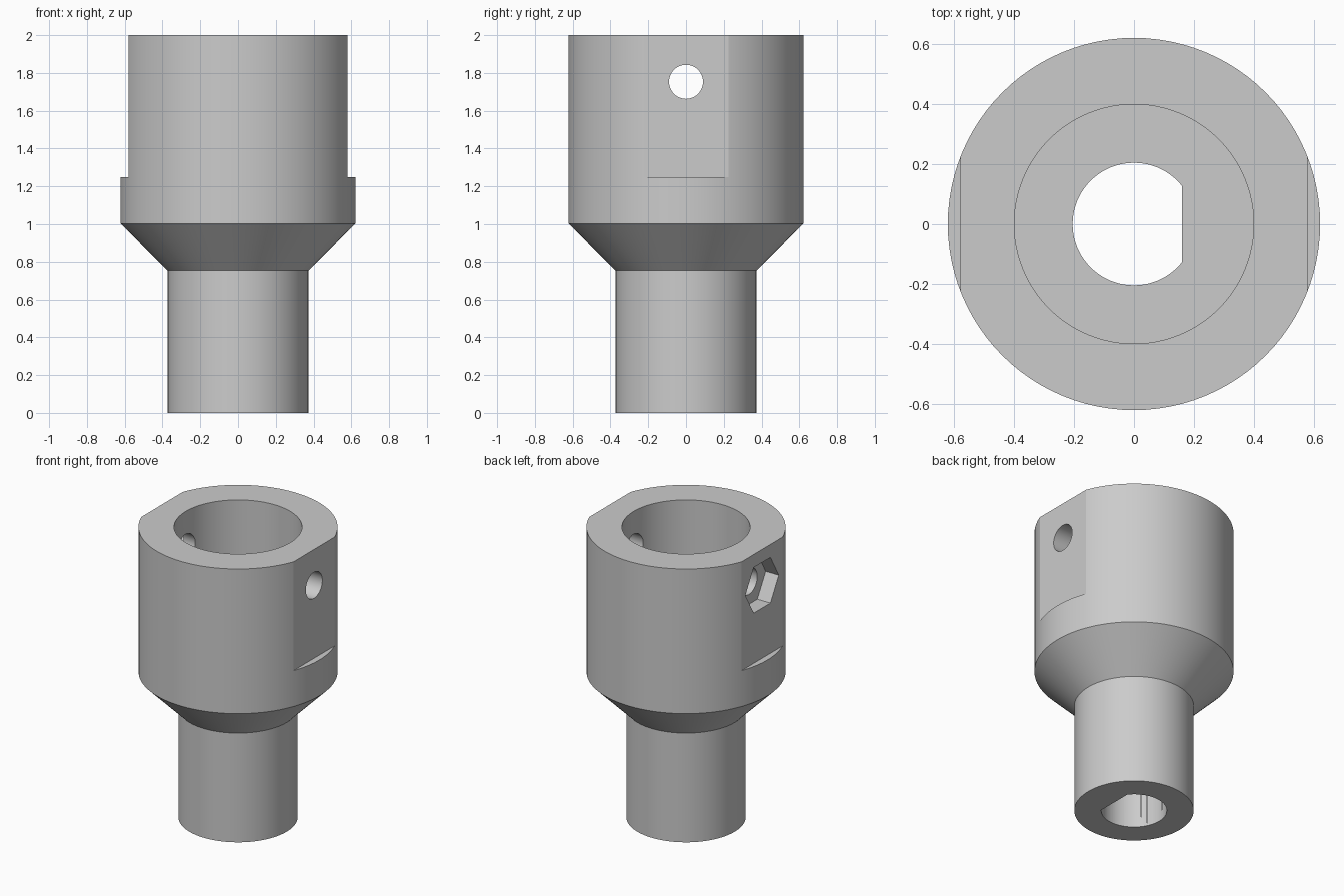
import bpy, bmesh
from math import pi, radians
from mathutils import Matrix, Vector

default = bpy.data.objects.get("Cube")
if default:
    bpy.data.objects.remove(default, do_unlink=True)

SEG = 96
OUTER, SHANK, SOCKET, SHAFT = 0.622, 0.373, 0.4, 0.205
FLAT_X, FLAT_Z = 0.58, 1.25
HOLE_Z = 1.753

grey = bpy.data.materials.new("light grey")
grey.use_nodes = True
colour = (0.6, 0.6, 0.6, 1)
grey.diffuse_color = colour
grey.node_tree.nodes["Principled BSDF"].inputs["Base Color"].default_value = colour


def make(name, bm):
    bmesh.ops.recalc_face_normals(bm, faces=bm.faces)
    mesh = bpy.data.meshes.new(name)
    bm.to_mesh(mesh)
    bm.free()
    mesh.materials.append(grey)
    obj = bpy.data.objects.new(name, mesh)
    bpy.context.collection.objects.link(obj)
    return obj


def lathe(name, profile):
    bm = bmesh.new()
    verts = [bm.verts.new((r, 0, z)) for r, z in profile]
    edges = [bm.edges.new(pair) for pair in zip(verts, verts[1:])]
    bmesh.ops.spin(bm, geom=verts + edges, cent=(0, 0, 0), axis=(0, 0, 1),
                   angle=2 * pi, steps=SEG, use_merge=True)
    bmesh.ops.remove_doubles(bm, verts=bm.verts, dist=1e-5)
    return make(name, bm)


def prism(name, sides, radius, length, centre, along_x=False):
    bm = bmesh.new()
    turn = Matrix.Rotation(pi / 2, 4, 'Y') if along_x else Matrix()
    # the first corner lies on y, so a six-sided prism has level top and bottom
    spin = Matrix.Rotation(pi / 2, 4, 'Z')
    bmesh.ops.create_cone(bm, cap_ends=True, segments=sides, radius1=radius, radius2=radius,
                          depth=length, matrix=Matrix.Translation(centre) @ turn @ spin)
    # align a corner with +y for low side counts
    if sides == 6:
        corner = max(bm.verts, key=lambda v: v.co.y)
        if abs(corner.co.z - centre[2]) > 0.01:
            bmesh.ops.rotate(bm, verts=bm.verts, cent=centre,
                             matrix=Matrix.Rotation(pi / 6, 3, 'X'))
    return make(name, bm)


def box(name, low, high):
    low, high = Vector(low), Vector(high)
    bm = bmesh.new()
    bmesh.ops.create_cube(bm, size=1, matrix=Matrix.Translation((low + high) / 2)
                          @ Matrix.Diagonal((*(high - low), 1)))
    return make(name, bm)


def cut(target, cutter):
    mod = target.modifiers.new("cut", 'BOOLEAN')
    mod.operation, mod.solver, mod.object = 'DIFFERENCE', 'EXACT', cutter
    bpy.context.view_layer.objects.active = target
    bpy.ops.object.modifier_apply(modifier=mod.name)
    bpy.data.objects.remove(cutter, do_unlink=True)


# Turned body: shank, cone and wide socket open at the top
body = lathe("coupler_body", [(0, 0), (SHANK, 0), (SHANK, 0.753), (OUTER, 1.003),
                              (OUTER, 2), (SOCKET, 2), (SOCKET, 1.003), (0, 1.003)])

# Shaft bore with one flat side
bore = prism("bore_cutter", SEG, SHAFT, 1.6, (0, 0, 0.6))
cut(bore, box("bore_flat", (0.161, -1, -1), (1, 1, 2)))
cut(body, bore)

# Flats on both sides of the socket
for side in (-1, 1):
    xs = sorted((side * FLAT_X, side))
    cut(body, box("flat_cutter", (xs[0], -1, FLAT_Z), (xs[1], 1, 2.5)))

# Cross hole, with a nut pocket on the right side
cut(body, prism("hole_cutter", 48, 0.09, 2, (0, 0, HOLE_Z), True))
cut(body, prism("nut_cutter", 6, 0.182, 0.3, (-0.63, 0, HOLE_Z), True))

# Smooth round walls with crisp edges
bpy.ops.object.select_all(action='DESELECT')
body.select_set(True)
bpy.context.view_layer.objects.active = body
bpy.ops.object.shade_smooth_by_angle(angle=radians(12))
